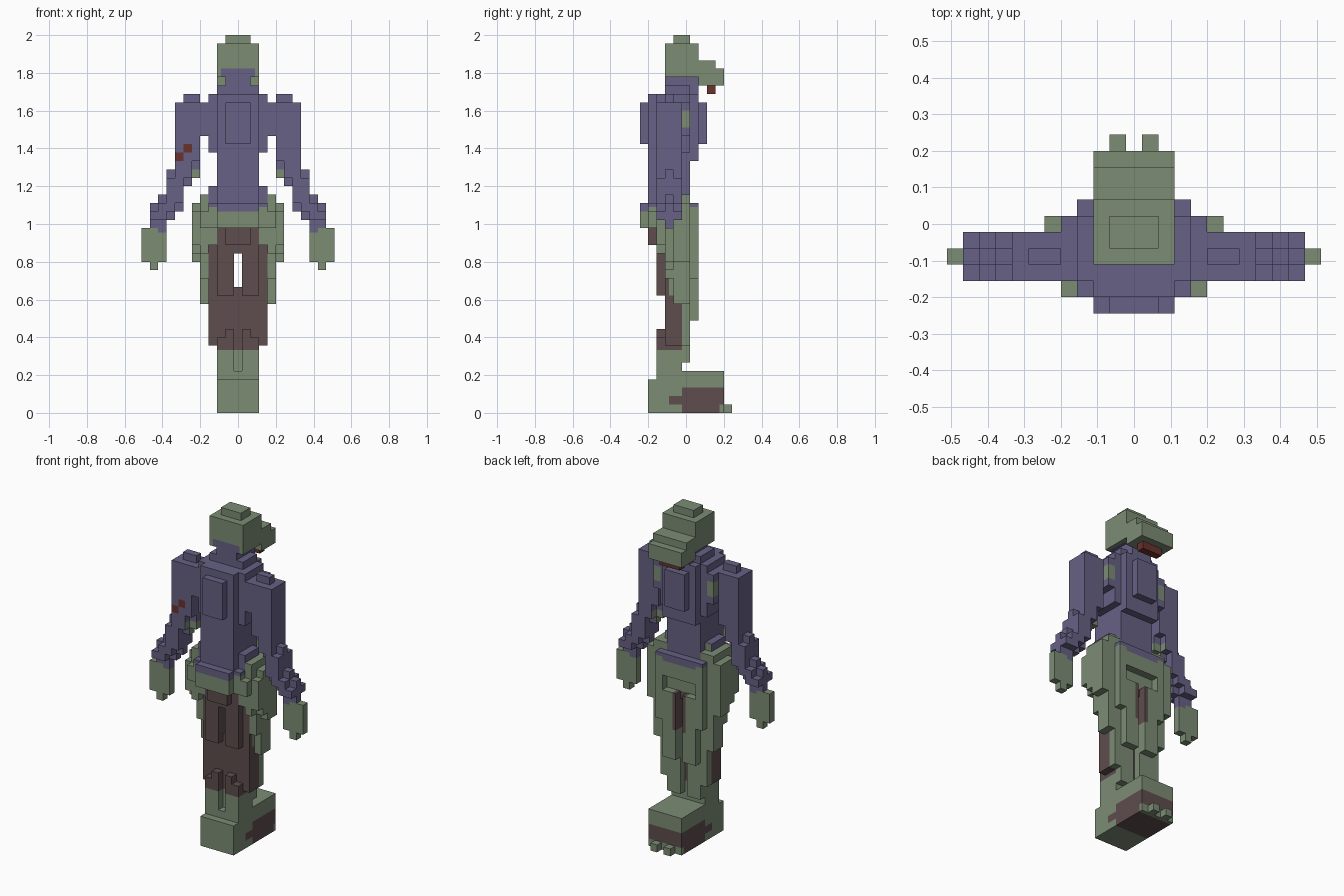
import bpy, bmesh, math
from mathutils import Vector

if "Cube" in bpy.data.objects:
    bpy.data.objects.remove(bpy.data.objects["Cube"])

U = 2 / 45          # edge length of one block
GREEN, BLUE, BROWN, RED = range(4)
mats = []


def colour(name, *rgb):
    m = bpy.data.materials.new(name)
    m.diffuse_color = [((v / 255 + 0.055) / 1.055) ** 2.4 for v in rgb] + [1]
    m.use_nodes = True
    m.node_tree.nodes["Principled BSDF"].inputs["Base Color"].default_value = m.diffuse_color
    mats.append(m)


colour("moss_green", 124, 140, 116)
colour("dusk_blue", 102, 97, 133)
colour("dark_brown", 94, 77, 77)
colour("blood_red", 106, 50, 44)

owner = {}          # block position -> part; the first part to claim it wins


def span(a, b):
    return range(a, b + 1)


def fill(part, xs, ys, zs):
    """Claim a box of blocks and its mirror image."""
    for x in xs:
        for y in ys:
            for z in zs:
                owner.setdefault((x, y, z), part)
                owner.setdefault((-x, y, z), part)


# Head: skull, snout, brow and crown
fill("head", span(0, 2), span(-2, 1), span(40, 43))
fill("head", span(0, 2), span(2, 3), span(39, 41))
fill("head", span(0, 2), [4], span(39, 40))
fill("head", span(0, 1), span(-1, 0), [44])
fill("mouth", span(0, 1), [3], [38])

# Neck
fill("neck", span(0, 1), span(-2, 1), span(38, 39))
fill("neck", span(0, 2), span(-2, 0), [38])

# Torso: the chest gets deeper towards the middle, with raised plates
for w in (1, 2, 3):
    inset = 1 if w == 1 else 0
    fill("torso", span(0, w), span(w - 6, 3 - w), span(31 + inset, 37 - inset))
fill("torso", span(0, 2), span(-4, 0), span(24, 30))
fill("torso", span(0, 2), [1], [30])

# Upper arm with shoulder cap
fill("arm", [4], span(-3, 0), span(33, 36))
fill("arm", span(5, 7), span(-3, -1), span(30, 36))
fill("arm", span(5, 6), [-2], [37])
fill("arm", [5], [-2], span(28, 29))

# Forearm: stepped columns with a ridge in the middle
for x in span(6, 10):
    low = 27 if x == 6 else max(22, 31 - x)
    high = {6: 29, 7: 29, 8: 28}.get(x, 34 - x)
    fill("arm", [x], [-2], span(low, high))
    fill("arm", [x], (-3, -1), span(low + 1, high - 1 if x > 7 else high))

# Hand and fingertip
fill("hand", span(9, 11), [-2], span(18, 21))
fill("hand", [10], [-2], [17])

# Hips
for w in (2, 3):
    fill("hips", span(0, w), span(w - 7, 1), span(22, 24))
fill("hips", span(0, 3), span(-3, 0), span(20, 25))
fill("hips", span(0, 1), [-4], span(20, 21))
fill("hips", [3], span(-3, -1), [26])

# Hip rags: hanging strands that shorten towards -y
for y in span(-4, 0):
    fill("hip_rags", [4], [y], span(13 + 3 * max(0, -1 - y), 25 if y > -4 else 23))
    if y > -4:
        fill("hip_rags", [5], [y], span(18 + max(0, -1 - y), 24 - abs(y + 1) // 2))
fill("hip_rags", [3], [1], span(16, 21))

# Legs: front-to-back slabs, joined at the crotch and below the knee
for y, low, high in ((-3, 14, 21), (-2, 5, 21), (-1, 5, 21), (0, 6, 19), (1, 11, 19)):
    fill("leg", span(1, 2), [y], span(low, high))
fill("leg", [3], span(-2, 0), span(8, 21))
fill("leg", [0], span(-3, 0), span(19, 21))
fill("leg", [0], span(-2, -1), span(5, 14))
fill("leg", span(1, 2), [-3], span(5, 8))
fill("leg", [1], [-3], [9])

# Foot block with toes
fill("foot", span(0, 2), span(-4, 4), span(0, 3))
fill("foot", span(0, 2), span(-3, 4), [4])
fill("foot", [1], [5], [0])


# Paint rules: patch position in blocks and its direction -> colour
def paint_head(p, n):
    return BLUE if p.z < 41 and p.y < 0.5 and abs(p.x) < 1.9 else GREEN


def paint_arm(p, n):
    # two blood spots on one sleeve
    spot = min(math.hypot(p.x + 6.1, p.z - 31.6), math.hypot(p.x + 7, p.z - 30.5))
    if p.y < -2 and spot < 0.55:
        return RED
    cuff = 4.4 < abs(p.x) < 5.6 and p.z < 29
    armpit = abs(p.x) < 4.6 and p.y > -0.5 and 34 < p.z < 36
    return GREEN if cuff or armpit else BLUE


def paint_hand(p, n):
    return BLUE if abs(p.x) < 9.6 and p.z > 21.3 else GREEN


def paint_hips(p, n):
    hem = 23.9 if abs(p.x) < 2.6 else 24.5
    if p.z > hem and (abs(p.x) < 2.6 or abs(p.y) > 0.6):
        return BLUE
    return BROWN if p.z < 22 and abs(p.x) < 2.6 and p.y < -1.5 else GREEN


def paint_leg(p, n):
    if p.z < 7.4:
        return GREEN
    if abs(p.x) < 1.1 and 15 < p.z < 22:
        return BROWN
    limit = -2.2 if p.z > 14 else -0.4
    return BROWN if p.y < limit or n.y < -0.5 else GREEN


def paint_foot(p, n):
    if p.y > 4.6 or p.z > 2.9:
        return GREEN
    if -0.5 < p.y < 3.8 or (p.y > 0 and p.z > 1):
        return BROWN
    return BROWN if -2.2 < p.y < 0 and 1 < p.z < 2 else GREEN


DIRS = [Vector([s if i == axis else 0 for i in range(3)])
        for axis in range(3) for s in (1, -1)]


def build(name, cells, paint):
    """Skin the exposed sides of the blocks with 2 x 2 flat patches."""
    bm = bmesh.new()
    for c in cells:
        centre = Vector(c) + Vector((0, 0, 0.5))
        for n in DIRS:
            if tuple(round(a + b) for a, b in zip(c, n)) in owner:
                continue
            a = n.yzx * 0.25
            b = n.cross(a)
            for i in (-1, 1):
                for j in (-1, 1):
                    p = centre + n * 0.5 + a * i + b * j
                    quad = (p - a - b, p + a - b, p + a + b, p - a + b)
                    f = bm.faces.new([bm.verts.new(q * U) for q in quad])
                    f.material_index = paint(p, n)
    bmesh.ops.remove_doubles(bm, verts=bm.verts, dist=0.001)
    me = bpy.data.meshes.new(name)
    bm.to_mesh(me)
    bm.free()
    for m in mats:
        me.materials.append(m)
    bpy.context.collection.objects.link(bpy.data.objects.new(name, me))


RULES = {"head": paint_head, "mouth": lambda p, n: RED,
         "neck": lambda p, n: BLUE, "torso": lambda p, n: BLUE,
         "arm": paint_arm, "hand": paint_hand, "hips": paint_hips,
         "hip_rags": lambda p, n: GREEN, "leg": paint_leg, "foot": paint_foot}
for part, rule in RULES.items():
    cells = [c for c, o in owner.items() if o == part]
    if part in ("arm", "hand", "hip_rags"):
        build("right_" + part, [c for c in cells if c[0] > 0], rule)
        build("left_" + part, [c for c in cells if c[0] < 0], rule)
    else:
        build(part, cells, rule)
